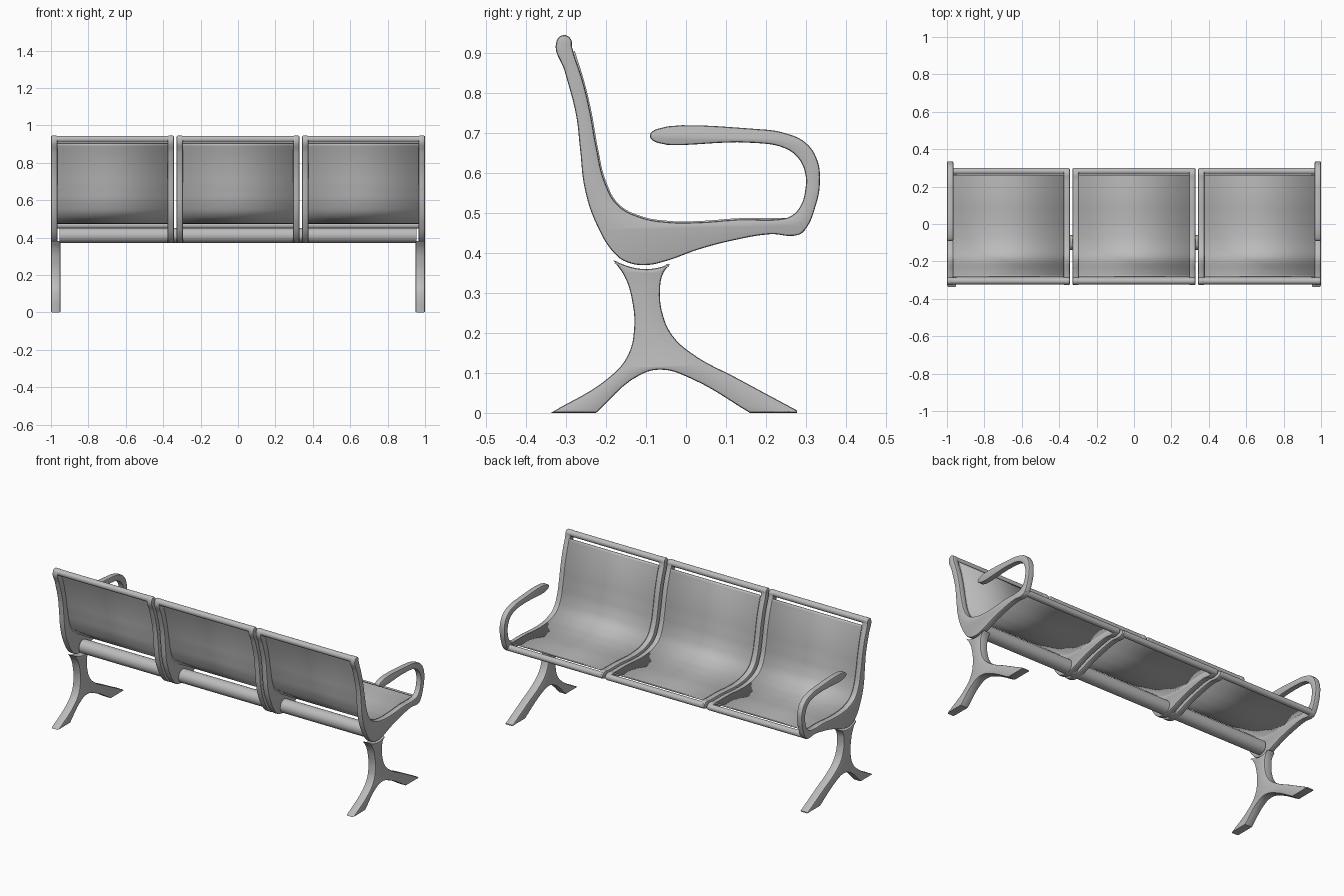
import bpy, bmesh, math
from mathutils import Matrix

cube = bpy.data.objects.get("Cube")
if cube:
    bpy.data.objects.remove(cube)

metal = bpy.data.materials.new("grey_metal")
metal.use_nodes = True
GREY = (0.5, 0.5, 0.5, 1)
metal.diffuse_color = GREY
metal.node_tree.nodes["Principled BSDF"].inputs["Base Color"].default_value = GREY

# Profile plane (u, v, w) maps to (y, z, x)
SIDE = Matrix(((0, 0, 1, 0), (1, 0, 0, 0), (0, 1, 0, 0), (0, 0, 0, 1)))


def add_mesh(name, mesh):
    mesh.materials.clear()
    mesh.materials.append(metal)
    mesh.shade_smooth()
    mesh.set_sharp_from_angle(angle=math.radians(30))
    obj = bpy.data.objects.new(name, mesh)
    bpy.context.collection.objects.link(obj)
    return obj


def sweep(name, points, x0, x1, closed=True, bevel=0.006):
    """Extrude a smooth side profile from x0 to x1; a third item marks a corner."""
    curve = bpy.data.curves.new(name, "CURVE")
    curve.dimensions = "2D"
    curve.fill_mode = "BOTH" if closed else "NONE"
    curve.resolution_u = 6
    spline = curve.splines.new("BEZIER")
    spline.bezier_points.add(len(points) - 1)
    spline.use_cyclic_u = closed
    for bp, p in zip(spline.bezier_points, points):
        bp.co = (p[0], p[1], 0)
        kind = "VECTOR" if len(p) > 2 else "AUTO"
        bp.handle_left_type = bp.handle_right_type = kind
    if closed:
        curve.bevel_depth = bevel
        curve.bevel_resolution = 1
        curve.offset = -bevel
    curve.extrude = (x1 - x0) / 2 - (bevel if closed else 0)
    temp = bpy.data.objects.new("temp", curve)
    bpy.context.collection.objects.link(temp)
    deps = bpy.context.evaluated_depsgraph_get()
    mesh = bpy.data.meshes.new_from_object(temp.evaluated_get(deps))
    bpy.data.objects.remove(temp)
    mesh.transform(Matrix.Translation(((x0 + x1) / 2, 0, 0)) @ SIDE)
    bm = bmesh.new()
    bm.from_mesh(mesh)
    bmesh.ops.remove_doubles(bm, verts=bm.verts, dist=1e-5)
    bmesh.ops.recalc_face_normals(bm, faces=bm.faces)
    bm.to_mesh(mesh)
    bm.free()
    return add_mesh(name, mesh)


def rod(name, y, z, radius, x0, x1):
    bm = bmesh.new()
    bmesh.ops.create_cone(bm, cap_ends=True, segments=32, radius1=radius,
                          radius2=radius, depth=x1 - x0)
    mesh = bpy.data.meshes.new(name)
    bm.to_mesh(mesh)
    bm.free()
    mesh.transform(Matrix.Translation(((x0 + x1) / 2, y, z)) @ SIDE)
    return add_mesh(name, mesh)


# Sitting surface, from the front edge up to the top of the back
surface = [(0.235, 0.485), (0.135, 0.484), (0.035, 0.477), (-0.04, 0.477),
           (-0.115, 0.49), (-0.17, 0.52), (-0.203, 0.578), (-0.223, 0.66),
           (-0.24, 0.755), (-0.258, 0.83), (-0.285, 0.915)]
# Rounded top and rear edge, down and forward under the seat
rear = [(-0.288, 0.935), (-0.306, 0.945), (-0.324, 0.93), (-0.303, 0.853),
        (-0.275, 0.745), (-0.265, 0.66), (-0.253, 0.56), (-0.223, 0.47),
        (-0.175, 0.395), (-0.145, 0.376), (-0.10, 0.37), (-0.06, 0.377),
        (0.035, 0.41), (0.12, 0.432), (0.21, 0.447)]
nose = [(0.28, 0.447), (0.299, 0.464), (0.282, 0.485)]
arm = [(0.28, 0.445), (0.295, 0.455), (0.325, 0.52), (0.335, 0.58),
       (0.328, 0.633), (0.30, 0.675), (0.247, 0.70), (0.178, 0.71),
       (-0.073, 0.71), (-0.09, 0.693), (-0.073, 0.676), (0.178, 0.675),
       (0.247, 0.662), (0.28, 0.638), (0.298, 0.60), (0.298, 0.555),
       (0.285, 0.515), (0.262, 0.492)]
leg = [(-0.338, 0, 1), (-0.185, 0.095), (-0.145, 0.145), (-0.13, 0.207),
       (-0.135, 0.282), (-0.153, 0.34), (-0.182, 0.382, 1), (-0.145, 0.367),
       (-0.108, 0.36), (-0.07, 0.363), (-0.04, 0.373, 1), (-0.058, 0.347),
       (-0.065, 0.308), (-0.058, 0.245), (-0.035, 0.195), (0.01, 0.152),
       (0.135, 0.083), (0.278, 0.006, 1), (0.278, 0, 1), (0.16, 0, 1),
       (0.01, 0.087), (-0.06, 0.108), (-0.115, 0.095), (-0.225, 0, 1)]

# Legs and the beam that joins them
sweep("right_leg", leg, -1, -0.95)
sweep("left_leg", leg, 0.95, 1)
rod("support_beam", -0.1, 0.411, 0.04, -0.954, 0.954)

# Three seats, each with two side frames, a panel and two edge rails
WIDTH, GAP, FRAME = 0.657, 0.0145, 0.034
panel_line = [(0.263, 0.485)] + surface[:-1] + [(-0.281, 0.904)]
for i, seat in enumerate(("right", "middle", "left")):
    x0 = -1 + i * (WIDTH + GAP)
    x1 = x0 + WIDTH
    sides = ((x0, x0 + FRAME, i == 0), (x1 - FRAME, x1, i == 2))
    for label, (a, b, outer) in zip(("right", "left"), sides):
        part = "arm_frame" if outer else "side_frame"
        sweep(f"{seat}_seat_{label}_{part}",
              surface + rear + (arm if outer else nose), a, b)
    panel = sweep(f"{seat}_seat_panel", panel_line,
                  x0 + FRAME - 0.001, x1 - FRAME + 0.001, closed=False)
    shell = panel.modifiers.new("thickness", "SOLIDIFY")
    shell.thickness = 0.006
    shell.offset = 0
    rod(f"{seat}_seat_top_rail", -0.305, 0.926, 0.018, x0 + 0.01, x1 - 0.01)
    rod(f"{seat}_seat_front_rail", 0.282, 0.466, 0.018, x0 + 0.01, x1 - 0.01)
